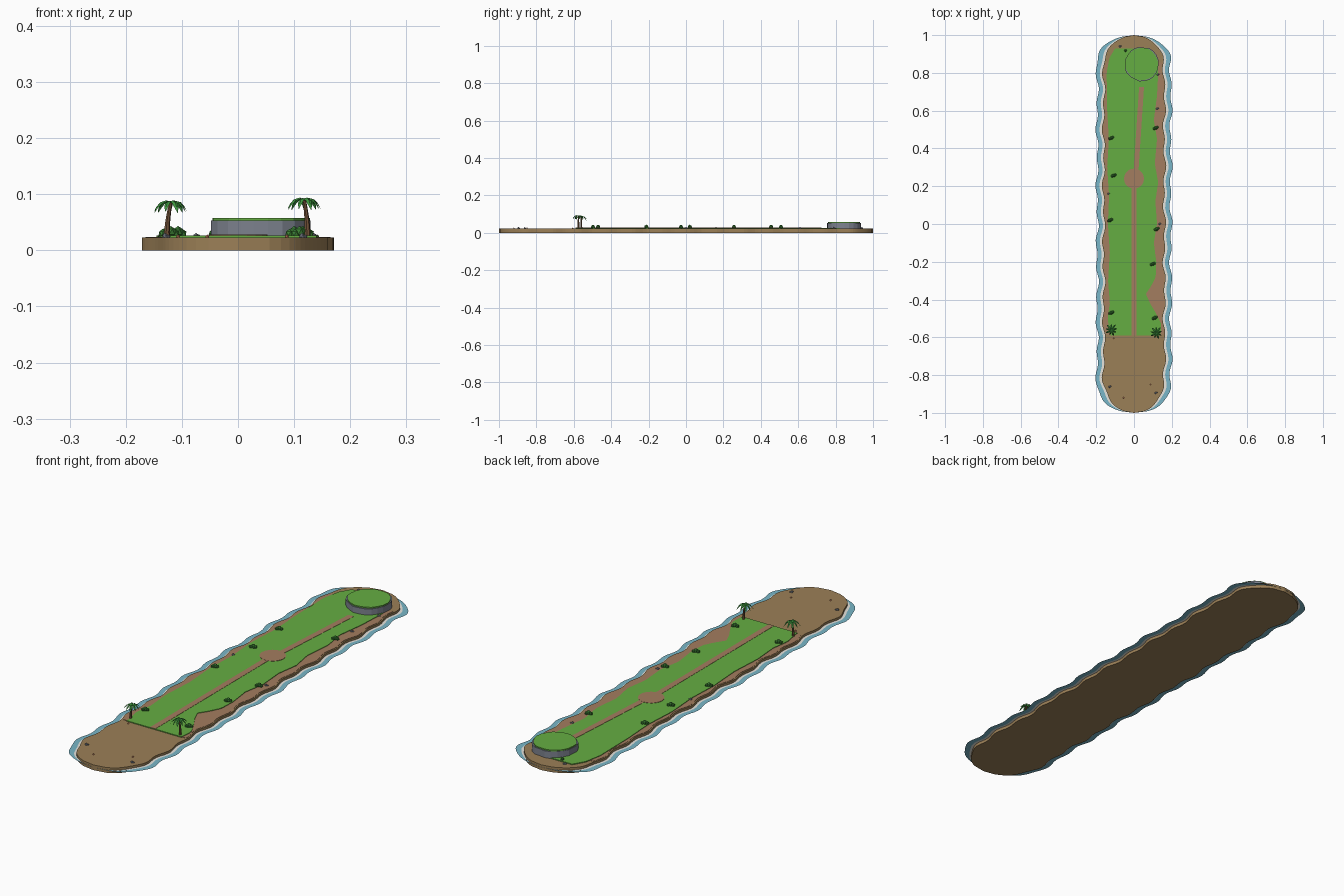
import bpy, bmesh, math, random
from mathutils import Vector, Matrix

if "Cube" in bpy.data.objects:
    bpy.data.objects.remove(bpy.data.objects["Cube"])
random.seed(4)


def mat(name, r, g, b):
    m = bpy.data.materials.new(name)
    m.diffuse_color = (r, g, b, 1)
    m.use_nodes = True
    m.node_tree.nodes["Principled BSDF"].inputs["Base Color"].default_value = m.diffuse_color
    return m


SAND = mat("sand brown", .33, .215, .095)
WATER = mat("water blue", .19, .47, .58)
FOAM = mat("foam cream", .85, .83, .76)
GRASS = mat("grass green", .13, .42, .055)
DIRT = mat("path clay", .37, .205, .115)
ROCK = mat("rock grey", .21, .23, .28)
LEAF = mat("palm green", .05, .32, .05)
BUSH = mat("bush green", .045, .22, .035)
TRUNK = mat("trunk brown", .17, .085, .04)
SHELL = mat("shell coral", .75, .28, .15)


def finish(name, bm, m):
    bmesh.ops.recalc_face_normals(bm, faces=bm.faces)
    me = bpy.data.meshes.new(name)
    bm.to_mesh(me)
    bm.free()
    me.materials.append(m)
    ob = bpy.data.objects.new(name, me)
    bpy.context.collection.objects.link(ob)
    return ob


def prism(name, pts, z0, z1, m):
    """Solid plate from a flat outline."""
    bm = bmesh.new()
    f = bm.faces.new([bm.verts.new((x, y, z0)) for x, y in pts])
    ext = bmesh.ops.extrude_face_region(bm, geom=[f], use_keep_orig=True)
    for v in ext["geom"]:
        if isinstance(v, bmesh.types.BMVert):
            v.co.z = z1
    bmesh.ops.triangulate(bm, faces=[f for f in bm.faces if len(f.verts) > 4])
    return finish(name, bm, m)


def lerp(table, y):
    for (a, p), (b, q) in zip(table, table[1:]):
        if y <= b:
            return p + (q - p) * max(0, (y - a) / (b - a))
    return table[-1][1]


def shore(y, side, grow=0, cap=.19):
    """Wavy half width of the island, rounded at both ends."""
    w = .161 + .006 * math.sin(43 * y + side) + .004 * math.sin(19 * y + 2 * side) + grow
    t = max(0, (abs(y) - (1 - cap)) / cap)
    return side * w * math.sqrt(max(0, 1 - t ** 2.3))


def outline(grow=0, cap=.19, n=120):
    ys = [-math.cos(math.pi * i / n) for i in range(n + 1)]
    ys = [.45 * y + .55 * (2 * i / n - 1) for i, y in enumerate(ys)]
    right = [(shore(y, 1, grow, cap), y) for y in ys]
    left = [(shore(y, -1, grow, cap), y) for y in ys[1:-1]]
    return right + left[::-1]


def ring(name, inner, outer, z, m):
    bm = bmesh.new()
    a = [bm.verts.new((x, y, z)) for x, y in inner]
    b = [bm.verts.new((x, y, z)) for x, y in outer]
    for i in range(len(a)):
        j = (i + 1) % len(a)
        if (a[i].co - b[i].co).length < 1e-6:
            bm.faces.new((a[i], a[j], b[j]))
        elif (a[j].co - b[j].co).length < 1e-6:
            bm.faces.new((a[i], a[j], b[i]))
        else:
            bm.faces.new((a[i], a[j], b[j], b[i]))
    return finish(name, bm, m)


# island body with foam and shallow water around it
prism("island_body", outline(), 0, .023, SAND)
ring("foam_edge", outline(), outline(.012, .18), .013, FOAM)
ring("shallow_water", outline(.011, .18), outline(.034, .155), .0125, WATER)

# clay banks along both sides, grass field on top
RIGHT = [(-.59, .14), (-.53, .145), (-.47, .115), (-.42, .085), (-.37, .063), (-.33, .09),
         (-.28, .115), (-.2, .118), (-.1, .105), (0, .122), (.12, .113), (.22, .128),
         (.32, .11), (.45, .122), (.55, .105), (.68, .122), (.8, .128), (.87, .125), (.93, .07)]
LEFT = [(-.59, -.125), (-.5, -.14), (-.42, -.128), (-.3, -.137), (-.15, -.128), (0, -.138),
        (.15, -.132), (.3, -.142), (.45, -.133), (.6, -.142), (.8, -.145), (.88, -.13), (.93, -.1)]
rows = [-.585 + 1.44 * i / 80 for i in range(81)]
for nm, tab, s in (("right_bank", RIGHT, 1), ("left_bank", LEFT, -1)):
    edge = [(shore(y, s, -.006), y) for y in rows]
    inner = [(s * min(abs(lerp(tab, y)) - .01, abs(shore(y, s, -.012))), y) for y in rows]
    prism(nm, edge + inner[::-1], .022, .0242, DIRT)
rows = [-.59 + 1.52 * i / 90 for i in range(91)]
prism("grass_field", [(lerp(RIGHT, y), y) for y in rows] +
      [(lerp(LEFT, y), y) for y in rows[::-1]], .022, .0265, GRASS)


# footpath and round clearing
def disc(cx, cy, r, n, wob=0):
    out = []
    for i in range(n):
        a, k = 2 * math.pi * i / n, r * (1 + random.uniform(-wob, wob))
        out.append((cx + k * math.cos(a), cy + k * math.sin(a)))
    return out


prism("path_front", [(-.013, -.59), (.013, -.59), (.013, .24), (-.013, .24)], .025, .0275, DIRT)
prism("path_back", [(-.005, .24), (.021, .24), (.053, .725), (.027, .725)], .025, .0275, DIRT)
prism("path_clearing", disc(0, .24, .053, 20), .025, .028, DIRT)

# rocky plateau with grass cap
prism("plateau_rock", disc(.041, .847, .09, 22, .04), .022, .053, ROCK)
prism("plateau_grass", disc(.041, .847, .087, 22, .025), .052, .058, GRASS)


# palm trees
def palm(name, x, y, lean, h):
    bm = bmesh.new()
    prev, n = None, 7
    for i in range(6):
        t = i / 5
        r = .0058 - .0026 * t
        c = Vector((x + lean * t * t, y, .022 + (h - .022) * t))
        loop = [bm.verts.new(c + Vector((r * math.cos(a), r * math.sin(a), 0)))
                for a in (2 * math.pi * k / n for k in range(n))]
        if prev:
            for k in range(n):
                bm.faces.new((prev[k], prev[(k + 1) % n], loop[(k + 1) % n], loop[k]))
        prev = loop
    bm.faces.new(prev)
    finish(name + "_trunk", bm, TRUNK)
    # drooping folded fronds
    bm = bmesh.new()
    prof = [(0, 0, .0015), (.010, .005, .0048), (.021, .002, .0052), (.029, -.007, .0035), (.034, -.017, .0003)]
    for k in range(9):
        rot = Matrix.Rotation(2 * math.pi * k / 9 + .2, 3, 'Z')
        size = 1 if k % 2 else .88
        prev = None
        for d, z, w in prof:
            row = [bm.verts.new(Vector((x + lean, y, h)) + size * (rot @ Vector(p)))
                   for p in ((d, -w, z - .5 * w), (d, 0, z), (d, w, z - .5 * w))]
            if prev:
                for j in (0, 1):
                    bm.faces.new((prev[j], row[j], row[j + 1], prev[j + 1]))
            prev = row
    finish(name + "_fronds", bm, LEAF)


palm("left_palm", -.127, -.56, .007, .084)
palm("right_palm", .124, -.575, -.006, .089)


# low bushes and loose stones
def blobs(name, x, y, z, parts, m):
    bm = bmesh.new()
    for dx, dy, dz, r in parts:
        bmesh.ops.create_icosphere(bm, subdivisions=1, radius=r,
                                   matrix=Matrix.Translation((x + dx, y + dy, z + dz)))
    return finish(name, bm, m)


for x, y in ((-.12, .455), (-.107, .257), (-.126, .02), (.115, .508), (.12, -.027),
             (.1, -.212), (.11, -.497), (-.12, -.47)):
    blobs("bush", x, y, .026, ((0, 0, .007, .0105), (.008, .004, .004, .008), (-.008, -.003, .004, .0085)), BUSH)
blobs("bush_small", -.045, .918, .026, ((0, 0, .004, .008),), BUSH)
for x, y in ((-.13, -.862), (.114, -.895), (.122, .61), (-.075, .94), (-.135, .16), (.135, 0), (.125, .79)):
    blobs("stone", x, y, .024, ((0, 0, .001, .006), (.006, .003, 0, .004)), ROCK)
for x, y in ((-.055, -.92), (.087, -.85), (-.107, -.605)):
    blobs("shell", x, y, .023, ((0, 0, .001, .004),), SHELL)
